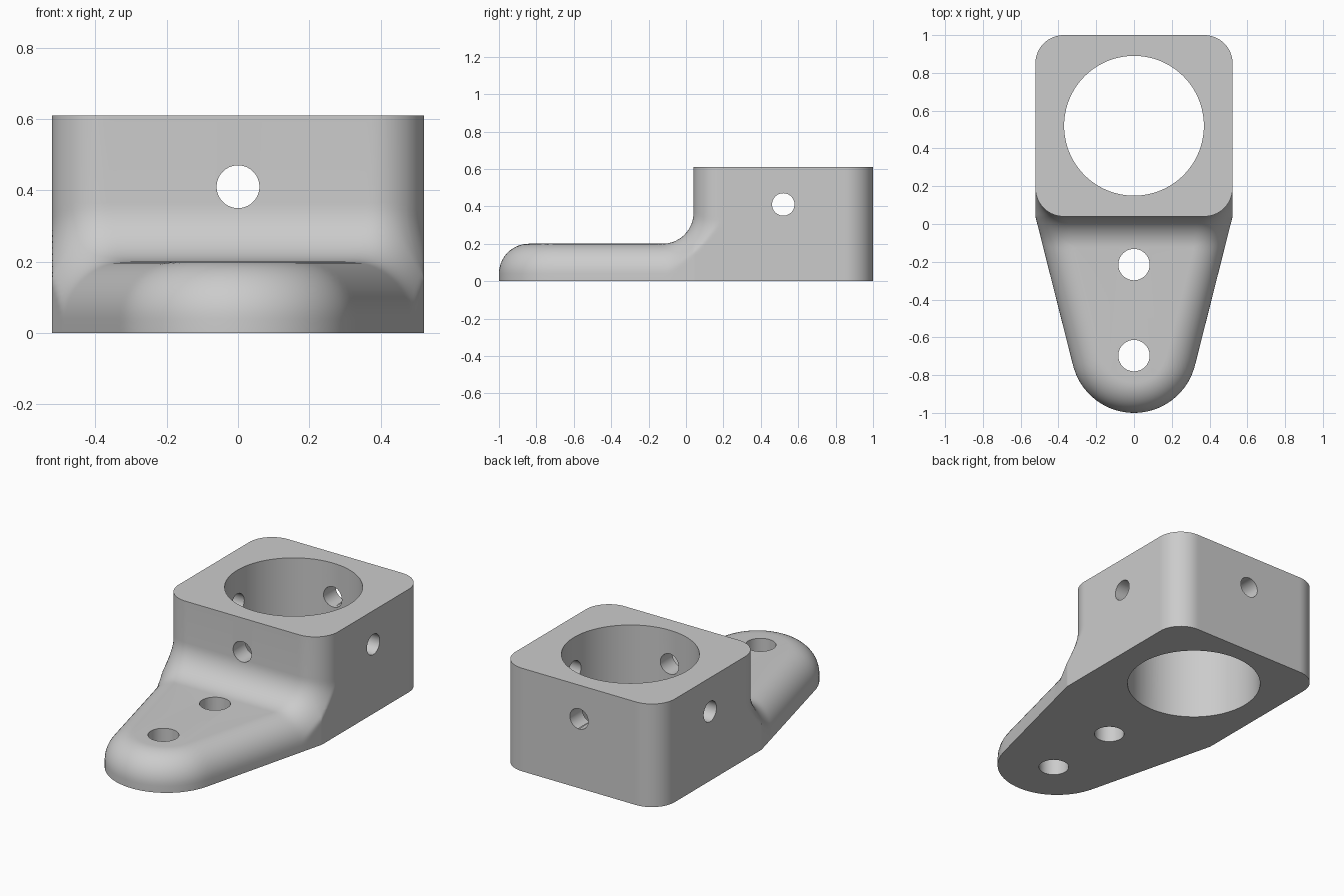
import bpy, bmesh, math
from mathutils import Matrix

cube = bpy.data.objects.get("Cube")
if cube:
    bpy.data.objects.remove(cube, do_unlink=True)

# Main dimensions
HALF_W, FRONT, BACK, HEIGHT = 0.522, 0.04, 1.0, 0.61
MID = (FRONT + BACK) / 2
CORNER = 0.15
TIP_R = 0.333
TIP_Y = -1 + TIP_R
FLANGE_H, EDGE_R, FILLET_R = 0.2, 0.16, 0.165

# Direction of the tapered flange side, tangent to the rounded tip
TAPER = (math.atan2(FRONT - TIP_Y, HALF_W)
         - math.acos(TIP_R / math.hypot(HALF_W, FRONT - TIP_Y)))


def flange_outline(x, y):
    x, v = abs(x), y - TIP_Y
    if math.atan2(v, x) < TAPER:
        return math.hypot(x, v) - TIP_R
    side = x * math.cos(TAPER) + v * math.sin(TAPER) - TIP_R
    return max(side, x - HALF_W, y - MID)


def block_outline(x, y):
    u = abs(x) - HALF_W + CORNER
    v = abs(y - MID) - (BACK - FRONT) / 2 + CORNER
    return math.hypot(max(u, 0), max(v, 0)) + min(max(u, v), 0) - CORNER


def body(x, y, z):
    # Round-edged flange blended into the block, trimmed to the footprint
    flat, block = flange_outline(x, y), block_outline(x, y)
    u, v = flat + EDGE_R, z - FLANGE_H + EDGE_R
    flange = math.hypot(max(u, 0), max(v, 0)) + min(max(u, v), 0) - EDGE_R
    blend = (max(FILLET_R, min(flange, block))
             - math.hypot(max(FILLET_R - flange, 0), max(FILLET_R - block, 0)))
    return max(blend, min(flat, block))


def reach(angle, z):
    lo, hi = 0.3, 2.0
    for _ in range(26):
        r = (lo + hi) / 2
        if body(r * math.cos(angle), MID + r * math.sin(angle), z) < 0:
            lo = r
        else:
            hi = r
    return lo


# Levels follow the rounded edge, then the fillet
STEPS, EPS = 14, 1e-6
quarter = [i / STEPS * math.pi / 2 for i in range(STEPS + 1)]
levels = [0.0]
levels += [FLANGE_H - EDGE_R + EDGE_R * math.sin(a) for a in quarter[:-1]]
levels += [FLANGE_H - EPS, FLANGE_H + EPS]
levels += [FLANGE_H + FILLET_R * (1 - math.cos(a)) for a in quarter[1:]]
levels.append(HEIGHT)

# Ray directions, with the footprint corners hit exactly
bend = math.atan2(FRONT - MID, HALF_W)
angles = [math.radians(i) for i in range(-180, 180)]
angles = [a for a in angles
          if min(abs(a - bend), abs(a + math.pi - bend * -1)) > 0.006]
angles = sorted(angles + [bend, -math.pi - bend])

bm = bmesh.new()
rings = []
for z in levels:
    ring = []
    for a in angles:
        r = reach(a, z)
        ring.append(bm.verts.new((r * math.cos(a), MID + r * math.sin(a), round(z, 5))))
    rings.append(ring)
count = len(angles)
for low, high in zip(rings, rings[1:]):
    for i in range(count):
        j = (i + 1) % count
        bm.faces.new((low[i], low[j], high[j], high[i]))
bm.faces.new(rings[0][::-1])
bm.faces.new(rings[-1])
bmesh.ops.remove_doubles(bm, verts=bm.verts, dist=0.0001)
bmesh.ops.recalc_face_normals(bm, faces=bm.faces)
mesh = bpy.data.meshes.new("bracket_body")
bm.to_mesh(mesh)
bm.free()
bracket = bpy.data.objects.new("bracket_body", mesh)
bpy.context.collection.objects.link(bracket)

# Single grey material
grey = bpy.data.materials.new("plain_grey")
grey.use_nodes = True
colour = (0.6, 0.6, 0.6, 1)
grey.diffuse_color = colour
for node in grey.node_tree.nodes:
    if node.type == 'BSDF_PRINCIPLED':
        node.inputs["Base Color"].default_value = colour
mesh.materials.append(grey)


def drill(name, radius, centre, axis='Z', sides=64):
    cm = bmesh.new()
    turn = {'X': Matrix.Rotation(math.pi / 2, 4, 'Y'),
            'Y': Matrix.Rotation(math.pi / 2, 4, 'X'),
            'Z': Matrix.Identity(4)}[axis]
    bmesh.ops.create_cone(cm, cap_ends=True, segments=sides, radius1=radius,
                          radius2=radius, depth=1.6,
                          matrix=Matrix.Translation(centre) @ turn)
    data = bpy.data.meshes.new(name)
    cm.to_mesh(data)
    cm.free()
    data.materials.append(grey)
    cutter = bpy.data.objects.new(name, data)
    bpy.context.collection.objects.link(cutter)
    cutter.hide_render = True
    mod = bracket.modifiers.new(name, 'BOOLEAN')
    mod.operation = 'DIFFERENCE'
    mod.solver = 'EXACT'
    mod.object = cutter
    bpy.ops.object.modifier_apply(modifier=name)
    bpy.data.objects.remove(cutter, do_unlink=True)


bpy.ops.object.select_all(action='DESELECT')
bracket.select_set(True)
bpy.context.view_layer.objects.active = bracket

# Main bore, cross holes and mounting holes
drill("main_bore", 0.37, (0, MID, 0.3), sides=128)
drill("side_hole", 0.06, (0, MID, 0.41), 'X')
drill("front_hole", 0.06, (0, MID, 0.41), 'Y')
for y in (-0.215, -0.697):
    drill("mount_hole", 0.083, (0, y, 0.1))

bpy.ops.object.shade_smooth_by_angle(angle=math.radians(30))
